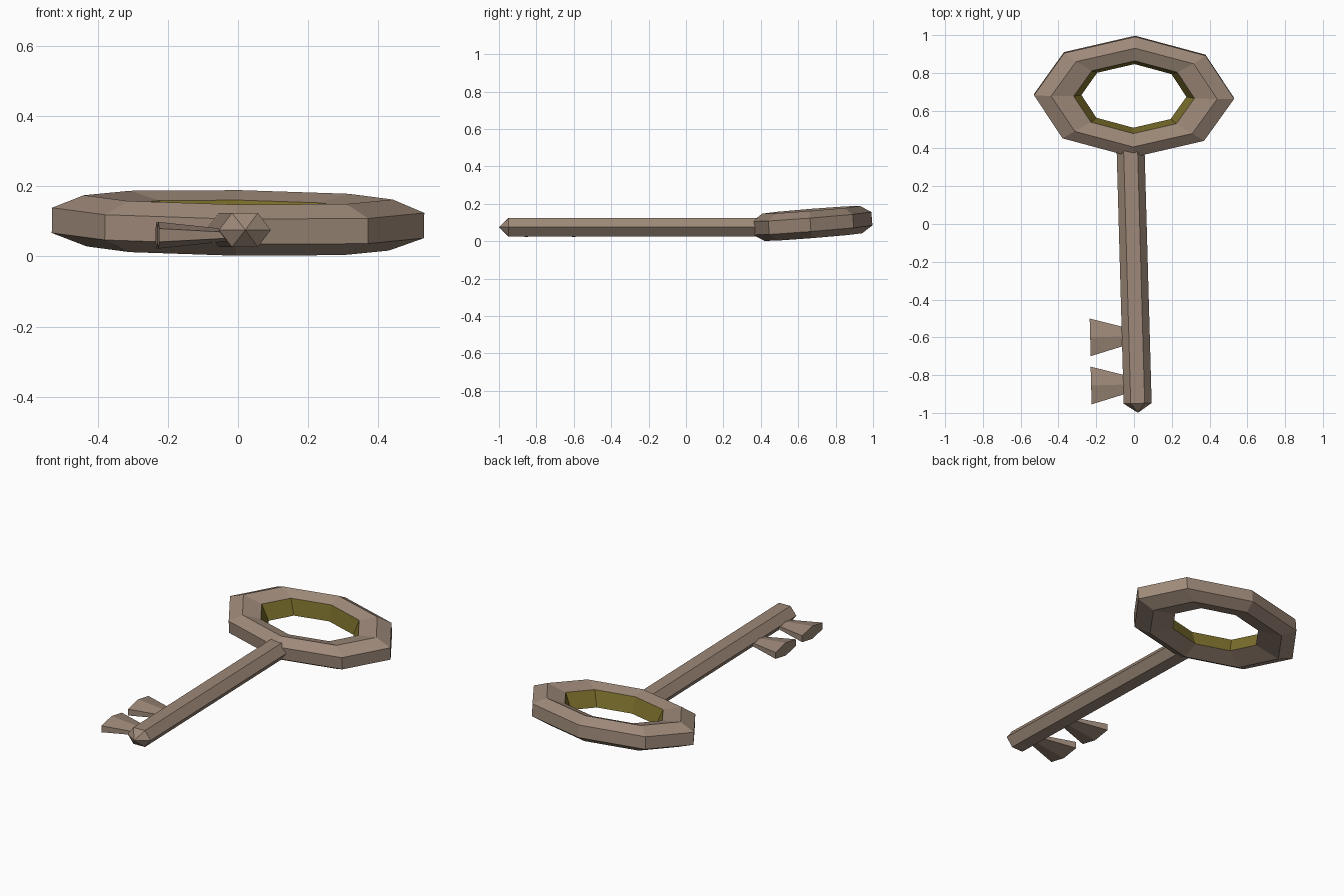
import bpy, bmesh, math
from mathutils import Matrix, Vector

if "Cube" in bpy.data.objects:
    bpy.data.objects.remove(bpy.data.objects["Cube"])


def material(name, color):
    m = bpy.data.materials.new(name)
    m.diffuse_color = (*color, 1)
    m.use_nodes = True
    m.node_tree.nodes["Principled BSDF"].inputs["Base Color"].default_value = m.diffuse_color
    return m


BRONZE = material("bronze", (0.34, 0.25, 0.19))
OLIVE = material("olive", (0.20, 0.16, 0.025))


def ellipse(n, ra, rb, start=0.0):
    return [(ra * math.cos(start + math.tau * i / n),
             rb * math.sin(start + math.tau * i / n)) for i in range(n)]


def loft(name, loops, matrix, closed=False, olive_band=None, ends=True):
    """Skin a list of equal-length point loops; optional closed tube."""
    bm = bmesh.new()
    rows = [[bm.verts.new(p) for p in loop] for loop in loops]
    n = len(rows[0])
    for k in range(len(rows) if closed else len(rows) - 1):
        a, b = rows[k], rows[(k + 1) % len(rows)]
        for i in range(n):
            j = (i + 1) % n
            f = bm.faces.new((a[i], a[j], b[j], b[i]))
            f.material_index = int(k == olive_band)
    if not closed and ends:
        bm.faces.new(rows[0])
        bm.faces.new(rows[-1])
    bmesh.ops.remove_doubles(bm, verts=bm.verts, dist=1e-5)
    bmesh.ops.recalc_face_normals(bm, faces=bm.faces)
    me = bpy.data.meshes.new(name)
    bm.to_mesh(me)
    bm.free()
    me.materials.append(BRONZE)
    me.materials.append(OLIVE)
    ob = bpy.data.objects.new(name, me)
    ob.matrix_world = matrix
    bpy.context.collection.objects.link(ob)
    return ob


# Bow: eight-sided oval ring, six-sided section (x radius, y radius, z)
section = [(0.53, 0.32, -0.036), (0.53, 0.32, 0.036), (0.44, 0.262, 0.073),
           (0.32, 0.193, 0.05), (0.278, 0.169, -0.04), (0.43, 0.262, -0.073)]
bow_loops = [[(x, y, z) for x, y in ellipse(8, rx, ry)] for rx, ry, z in section]
bow_pose = (Matrix.Translation((0, 0.675, 0.095))
            @ Matrix.Rotation(math.radians(-1.1), 4, 'Z')
            @ Matrix.Rotation(math.radians(4.5), 4, 'X')
            @ Matrix.Rotation(math.radians(0.8), 4, 'Y'))
loft("bow", bow_loops, bow_pose, closed=True, olive_band=3)

# Shaft: hexagonal bar with a pointed tip
yaw = Matrix.Rotation(math.radians(1.6), 4, 'Z')
shaft_pose = Matrix.Translation((-0.007, 0, 0.075)) @ yaw
hexagon = ellipse(6, 0.074, 0.056)
shaft_loops = [[(x * s, y, z * s) for x, z in hexagon]
               for y, s in ((-1.0, 0), (-0.95, 1), (0.43, 1))]
shaft = loft("shaft", shaft_loops, shaft_pose, ends=False)
bm = bmesh.new()
bm.from_mesh(shaft.data)
bmesh.ops.holes_fill(bm, edges=bm.edges)
bmesh.ops.recalc_face_normals(bm, faces=bm.faces)
bm.to_mesh(shaft.data)
bm.free()

# Bits: two flattened hexagonal flares, narrow end set into the shaft
flare = ellipse(6, 0.115, 0.038, math.radians(30))
for i, (x, y) in enumerate(((-0.232, -0.60), (-0.227, -0.855))):
    loops = [[(dx, a * s, b * s) for a, b in flare]
             for dx, s in ((0, 1), (0.2, 0.44))]
    loft(f"bit_{i + 1}", loops, Matrix.Translation((x, y, 0.06)) @ yaw)
